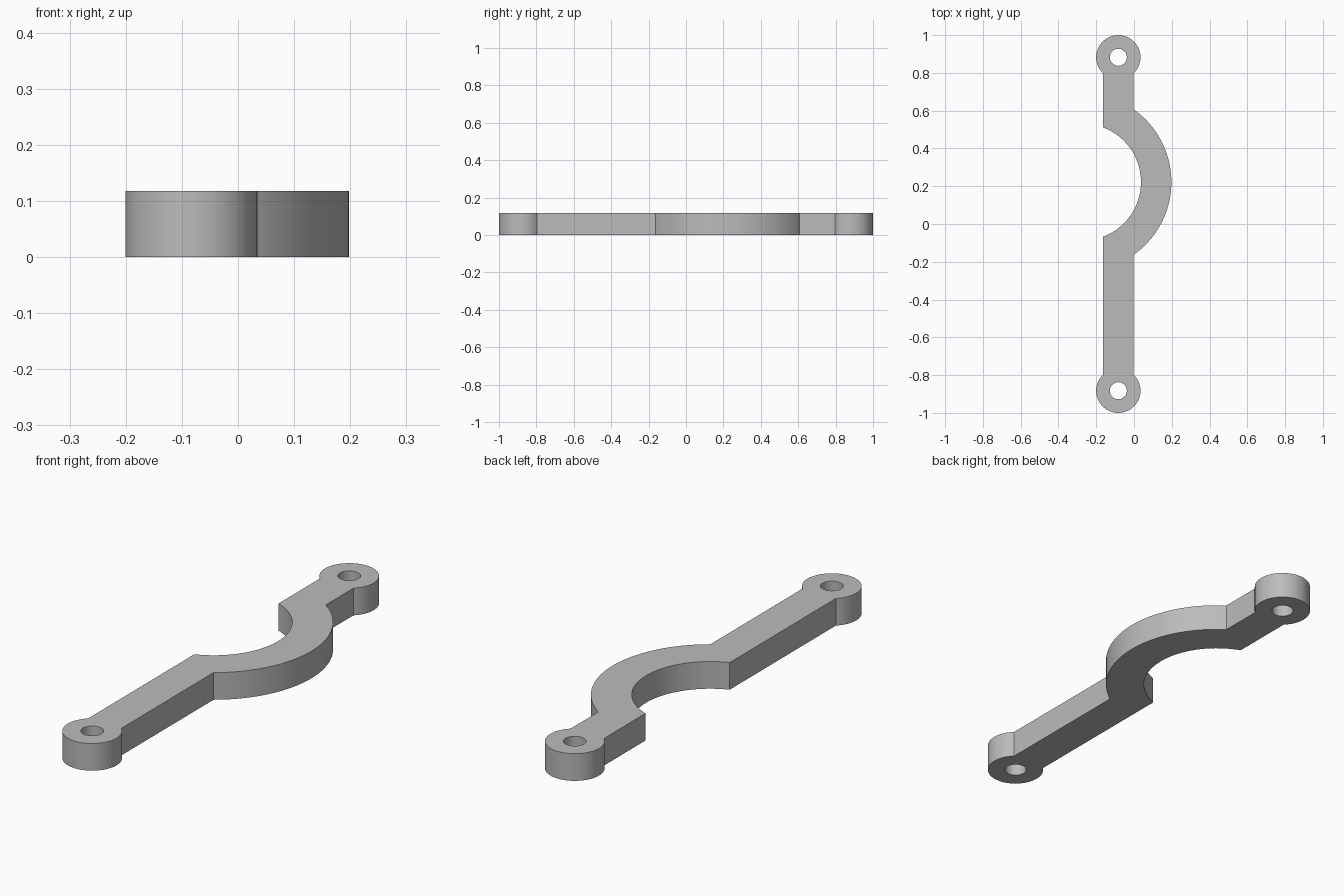
import bpy, bmesh
from math import acos, asin, cos, sin, pi

cube = bpy.data.objects.get("Cube")
if cube:
    bpy.data.objects.remove(cube)

# Main dimensions
THICK = 0.118
BAR_X, BAR_HALF = -0.083, 0.08
EYE_Y, EYE_R, HOLE_R = 0.8825, 0.1175, 0.045
BOW_X, BOW_Y, OUTER_R, INNER_R = -0.272, 0.222, 0.47, 0.309


def arc(cx, cy, r, start, end, steps):
    """Points along an arc, both ends included."""
    angles = [start + (end - start) * i / steps for i in range(steps + 1)]
    return [(cx + r * cos(a), cy + r * sin(a)) for a in angles]


# Angles at which the arcs meet the straight edges of the bar
neck = acos(BAR_HALF / EYE_R)
outer = acos((BAR_X + BAR_HALF - BOW_X) / OUTER_R)
inner = acos((BAR_X - BAR_HALF - BOW_X) / INNER_R)

# Outline: bow outside, back eye, bow inside, front eye
outline = arc(BOW_X, BOW_Y, OUTER_R, -outer, outer, 48)
outline += arc(BAR_X, EYE_Y, EYE_R, -neck, pi + neck, 48)
outline += arc(BOW_X, BOW_Y, INNER_R, inner, -inner, 48)
outline += arc(BAR_X, -EYE_Y, EYE_R, pi - neck, 2 * pi + neck, 48)
holes = [arc(BAR_X, y, HOLE_R, 0, 2 * pi, 40)[:-1] for y in (EYE_Y, -EYE_Y)]

# Fill the outline around the bolt holes and extrude it
bm = bmesh.new()
edges = []
for loop in [outline] + holes:
    verts = [bm.verts.new((x, y, 0)) for x, y in loop]
    edges += [bm.edges.new((v, verts[i - 1])) for i, v in enumerate(verts)]
bmesh.ops.triangle_fill(bm, edges=edges, use_beauty=True, normal=(0, 0, 1))
result = bmesh.ops.extrude_face_region(bm, geom=bm.faces[:], use_keep_orig=True)
top = [g for g in result["geom"] if isinstance(g, bmesh.types.BMVert)]
bmesh.ops.translate(bm, verts=top, vec=(0, 0, THICK))
bmesh.ops.recalc_face_normals(bm, faces=bm.faces[:])

mesh = bpy.data.meshes.new("clamp_strap")
bm.to_mesh(mesh)
bm.free()
strap = bpy.data.objects.new("clamp_strap", mesh)
bpy.context.collection.objects.link(strap)

# Plain grey material
grey = bpy.data.materials.new("light_grey")
grey.use_nodes = True
colour = (0.5, 0.5, 0.5, 1)
grey.diffuse_color = colour
grey.node_tree.nodes["Principled BSDF"].inputs["Base Color"].default_value = colour
mesh.materials.append(grey)

# Smooth round walls, crisp rims and corners
bpy.ops.object.select_all(action="DESELECT")
strap.select_set(True)
bpy.context.view_layer.objects.active = strap
bpy.ops.object.shade_smooth_by_angle(angle=pi / 7)
